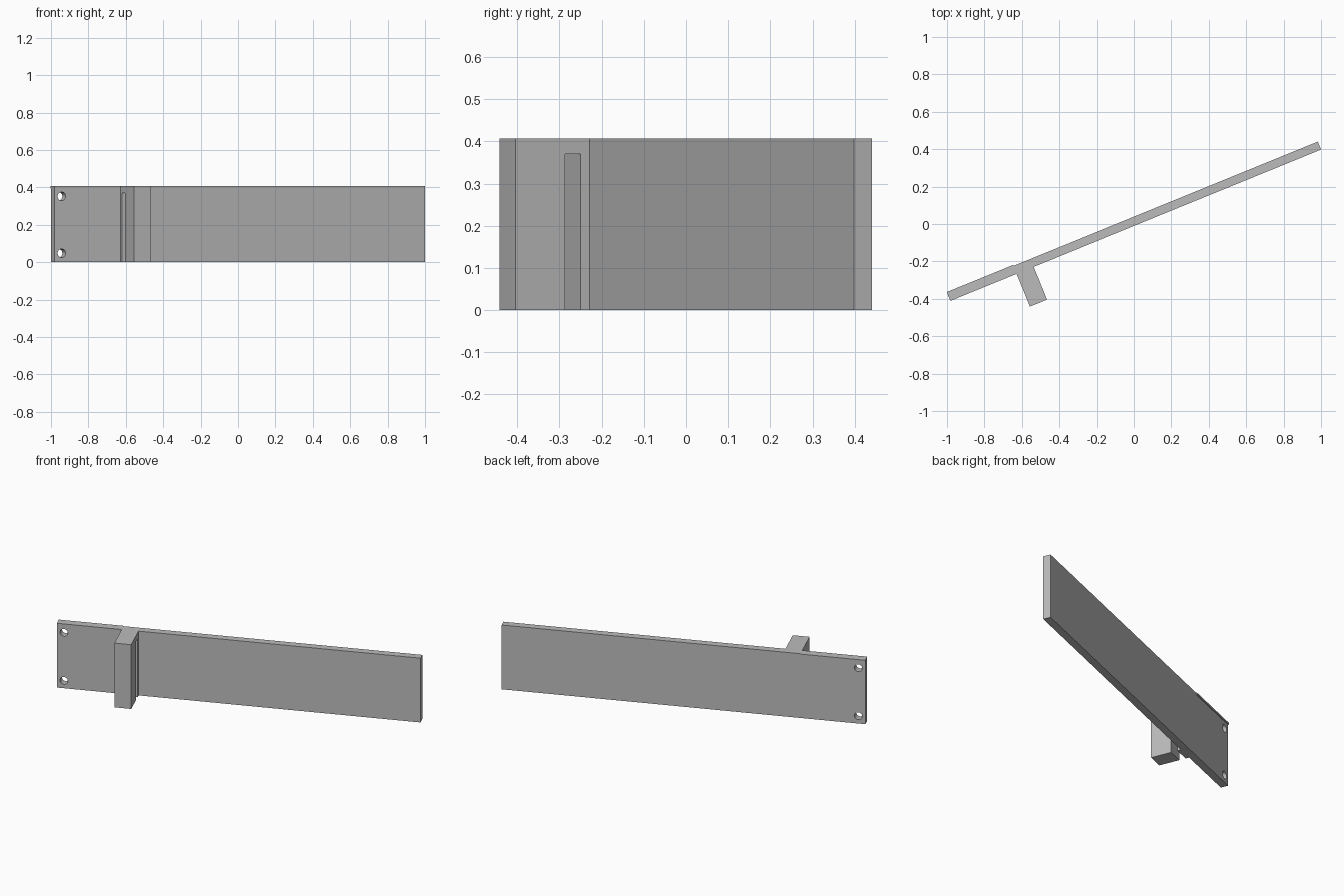
import bpy, bmesh, math
from mathutils import Matrix

if "Cube" in bpy.data.objects:
    bpy.data.objects.remove(bpy.data.objects["Cube"])

H, L, T = 0.407, 2.141, 0.046          # height, plate length, plate thickness
frame = Matrix.Translation((-0.982, -0.411, 0)) @ Matrix.Rotation(math.radians(22.2), 4, 'Z')

grey = bpy.data.materials.new("plain grey")
grey.diffuse_color = (0.50, 0.50, 0.50, 1)
grey.use_nodes = True
grey.node_tree.nodes["Principled BSDF"].inputs["Base Color"].default_value = grey.diffuse_color


def extrude_outline(name, pts, z0, z1):
    """Extrude a flat outline from z0 to z1 in the tilted plate frame."""
    bm = bmesh.new()
    face = bm.faces.new([bm.verts.new((x, y, z0)) for x, y in pts])
    top = bmesh.ops.extrude_face_region(bm, geom=[face])["geom"]
    bmesh.ops.translate(bm, vec=(0, 0, z1 - z0),
                        verts=[v for v in top if isinstance(v, bmesh.types.BMVert)])
    bmesh.ops.recalc_face_normals(bm, faces=bm.faces)
    me = bpy.data.meshes.new(name)
    bm.to_mesh(me)
    bm.free()
    me.materials.append(grey)
    ob = bpy.data.objects.new(name, me)
    ob.matrix_world = frame
    bpy.context.collection.objects.link(ob)
    return ob


def rect(x0, x1, y0, y1):
    return [(x0, y0), (x1, y0), (x1, y1), (x0, y1)]


def cut(target, cutter):
    cutter.hide_render = True
    cutter.hide_set(True)
    mod = target.modifiers.new("cut", 'BOOLEAN')
    mod.operation = 'DIFFERENCE'
    mod.solver = 'EXACT'
    mod.object = cutter


# Long plate with the stub post in one T-shaped outline
post_a, post_b, reach = 0.382, 0.481, -0.189
panel = extrude_outline("plate_with_post", [
    (0, 0), (post_a, 0), (post_a, reach), (post_b, reach), (post_b, 0),
    (L, 0), (L, T), (0, T)], 0, H)

# Slot through the post beside the plate, open at the bottom
cut(panel, extrude_outline("slot_cutter", rect(0.35, 0.52, -0.062, -0.022), -0.1, 0.37))

# Two screw holes near the short end
for i, z in enumerate((0.048, 0.352)):
    bpy.ops.mesh.primitive_cylinder_add(vertices=32, radius=0.023, depth=0.2)
    hole = bpy.context.object
    hole.name = f"hole_cutter_{i + 1}"
    hole.data.materials.append(grey)
    hole.matrix_world = frame @ Matrix.Translation((0.042, T / 2, z)) @ Matrix.Rotation(math.pi / 2, 4, 'X')
    cut(panel, hole)

# Thin lip along the top of the back
extrude_outline("top_lip", rect(0, 0.385, T, T + 0.005), H - 0.012, H)
